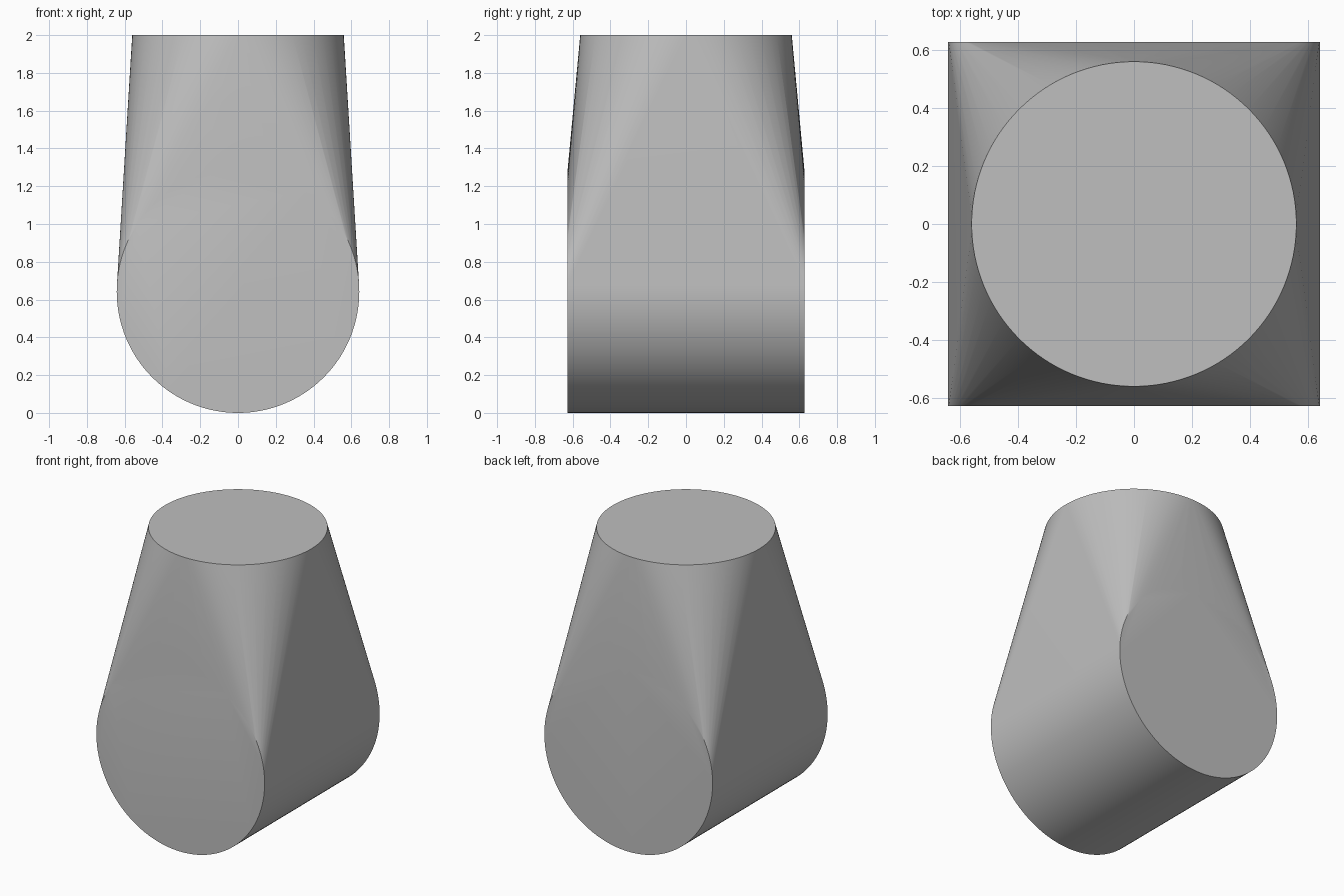
import bpy, bmesh, math
from mathutils import Matrix

cube = bpy.data.objects.get("Cube")
if cube:
    bpy.data.objects.remove(cube, do_unlink=True)

BARREL_RADIUS, BARREL_HALF = 0.642, 0.627
TOP_RADIUS, HEIGHT, SIDES = 0.56, 2.0, 128

# Plain grey material
grey = bpy.data.materials.new("grey")
grey.use_nodes = True
colour = (0.52, 0.52, 0.52, 1)
grey.diffuse_color = colour
grey.node_tree.nodes["Principled BSDF"].inputs["Base Color"].default_value = colour

bm = bmesh.new()


def ring(radius, matrix):
    bmesh.ops.create_circle(bm, radius=radius, segments=SIDES, matrix=matrix)


# Round ends of the horizontal barrel
upright = Matrix.Rotation(math.pi / 2, 4, 'X')
for y in (-BARREL_HALF, BARREL_HALF):
    ring(BARREL_RADIUS, Matrix.Translation((0, y, BARREL_RADIUS)) @ upright)

# Flat round top
ring(TOP_RADIUS, Matrix.Translation((0, 0, HEIGHT)))

# Stretch one skin over the barrel and the top, then merge the flat ends
bmesh.ops.convex_hull(bm, input=bm.verts[:])
bmesh.ops.dissolve_limit(bm, angle_limit=0.002, verts=bm.verts[:], edges=bm.edges[:])
bmesh.ops.recalc_face_normals(bm, faces=bm.faces[:])

mesh = bpy.data.meshes.new("tapered_body")
bm.to_mesh(mesh)
bm.free()
mesh.materials.append(grey)
body = bpy.data.objects.new("tapered_body", mesh)
bpy.context.collection.objects.link(body)

# Smooth sides with crisp rims
bpy.ops.object.select_all(action='DESELECT')
body.select_set(True)
bpy.context.view_layer.objects.active = body
bpy.ops.object.shade_smooth_by_angle(angle=math.radians(30))
